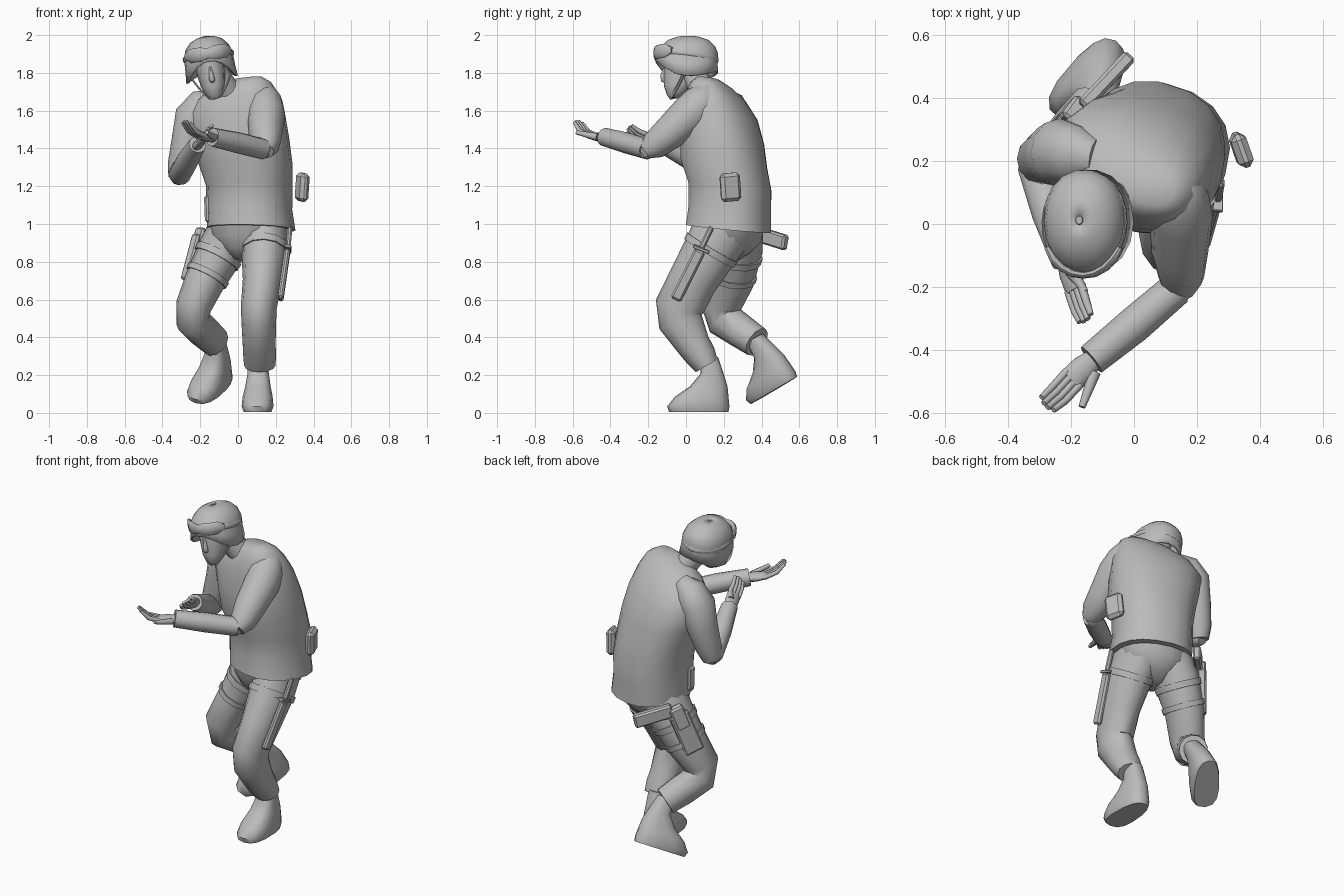
import bpy, bmesh, math
from mathutils import Vector, Matrix

if "Cube" in bpy.data.objects:
    bpy.data.objects.remove(bpy.data.objects["Cube"])

grey = bpy.data.materials.new("plain_grey")
grey.use_nodes = True
grey.diffuse_color = (0.5, 0.5, 0.5, 1)
grey.node_tree.nodes["Principled BSDF"].inputs["Base Color"].default_value = (0.5, 0.5, 0.5, 1)


def finish(name, bm, angle=50):
    bmesh.ops.recalc_face_normals(bm, faces=bm.faces)
    mesh = bpy.data.meshes.new(name)
    bm.to_mesh(mesh)
    bm.free()
    mesh.materials.append(grey)
    obj = bpy.data.objects.new(name, mesh)
    bpy.context.collection.objects.link(obj)
    bpy.ops.object.select_all(action='DESELECT')
    obj.select_set(True)
    bpy.context.view_layer.objects.active = obj
    bpy.ops.object.shade_smooth_by_angle(angle=math.radians(angle))
    return obj


def oval(n, power=2.0):
    """Unit superellipse as (a, b) pairs."""
    for k in range(n):
        t = 2 * math.pi * k / n
        c, s = math.cos(t), math.sin(t)
        yield (math.copysign(abs(c) ** (2 / power), c),
               math.copysign(abs(s) ** (2 / power), s))


def loft(name, rings, capped=True, closed=False):
    """Skin a list of point rings."""
    bm = bmesh.new()
    rows = [[bm.verts.new(p) for p in ring] for ring in rings]
    n = len(rows[0])
    pairs = list(zip(rows, rows[1:]))
    if closed:
        pairs.append((rows[-1], rows[0]))
    for lo, hi in pairs:
        for k in range(n):
            bm.faces.new((lo[k], lo[(k + 1) % n], hi[(k + 1) % n], hi[k]))
    if capped and not closed:
        bm.faces.new(rows[0])
        bm.faces.new(rows[-1])
    return finish(name, bm)


def tube(name, path, ref=(1, 0, 0), n=12, power=2.0, closed=False):
    """Oval tube; each path entry is x, y, z, radius along ref, other radius."""
    pts = [Vector(p[:3]) for p in path]
    rings, last = [], len(pts) - 1
    for i, p in enumerate(path):
        before = pts[i - 1] if closed or i else pts[0]
        after = pts[(i + 1) % len(pts)] if closed else pts[min(i + 1, last)]
        axis = (after - before).normalized()
        side = Vector(ref)
        side = (side - axis * side.dot(axis)).normalized()
        other = axis.cross(side)
        rings.append([pts[i] + side * a * p[3] + other * b * p[4] for a, b in oval(n, power)])
    return loft(name, rings, closed=closed)


def block(name, a, b, width, depth, out, bevel=0.01):
    """Bevelled box running from a to b, its thin side facing out."""
    a, b, out = Vector(a), Vector(b), Vector(out)
    axis = (b - a).normalized()
    out = (out - axis * out.dot(axis)).normalized()
    frame = Matrix((axis.cross(out), out, axis)).transposed().to_4x4()
    frame.translation = (a + b) / 2
    bm = bmesh.new()
    bmesh.ops.create_cube(bm, size=1)
    bmesh.ops.scale(bm, vec=(width, depth, (b - a).length), verts=bm.verts)
    bmesh.ops.bevel(bm, geom=bm.edges[:], offset=bevel, segments=1, affect='EDGES')
    bm.transform(frame)
    return finish(name, bm, 30)


def strap(name, limb, i, f, width=0.2):
    """Band round one span of a limb."""
    def at(t):
        return [p + (q - p) * t for p, q in zip(limb[i], limb[i + 1])]
    ends = [at(f), at(f + width)]
    return tube(name, [e[:3] + [e[3] + 0.008, e[4] + 0.008] for e in ends])


# Torso and pelvis, turned towards the model's right
yaw = math.radians(-18)
across = Vector((math.cos(yaw), math.sin(yaw), 0))
back = Vector((-math.sin(yaw), math.cos(yaw), 0))


def body(name, rings, power):
    rows = []
    for z, cx, cy, w, d in rings:
        roll = max(0, 0.15 * (z - 0.97))
        rows.append([Vector((cx, cy, z)) + across * a * w + back * b * d
                     + Vector((0, 0, roll * a * w - 0.1 * b * d))
                     for a, b in oval(18, power)])
    return loft(name, rows)


body("jacket", [(0.975, .07, .225, .23, .222), (1.08, .06, .232, .223, .215),
                (1.2, .06, .232, .225, .217), (1.32, .04, .2, .245, .225),
                (1.45, .015, .192, .255, .213), (1.58, -.01, .18, .26, .185),
                (1.67, -.005, .16, .222, .145), (1.735, .025, .135, .155, .1),
                (1.77, .045, .12, .085, .055)], 2.3)
body("hips", [(0.81, .02, .2, .04, .07), (0.86, .035, .21, .12, .13),
              (0.92, .05, .22, .195, .175), (1.01, .06, .22, .21, .195)], 2.2)

# Legs with trouser cuffs
left_leg = [(.13, .2, .98, .13, .16), (.14, .13, .86, .122, .145),
            (.13, .035, .7, .105, .13), (.11, -.035, .56, .095, .13),
            (.11, -.03, .485, .092, .118), (.112, .04, .36, .087, .09),
            (.115, .08, .3, .087, .082), (.115, .11, .25, .083, .066)]
right_leg = [(-.02, .26, .98, .13, .15), (-.09, .265, .86, .125, .14),
             (-.175, .235, .7, .108, .125), (-.235, .185, .565, .095, .11),
             (-.24, .205, .49, .09, .1), (-.18, .295, .43, .088, .09),
             (-.12, .375, .375, .08, .083)]
tube("left_trouser_leg", left_leg)
tube("right_trouser_leg", right_leg)
strap("left_thigh_strap", left_leg, 1, -0.1)
strap("right_thigh_strap_upper", right_leg, 1, 0.1)
strap("right_thigh_strap_lower", right_leg, 1, 0.75, 0.17)


# Boots, stacked outlines from sole to ankle
def boot(name, heel, toe, roll):
    heel, toe = Vector(heel), Vector(toe)
    fwd = (toe - heel).normalized()
    turn = Matrix.Rotation(math.radians(roll), 3, fwd)
    side = turn @ fwd.cross(Vector((0, 0, 1))).normalized()
    up = side.cross(fwd)
    rows = []
    for h, start, end, w in [(0, .005, .32, .072), (.03, 0, .33, .083), (.08, .005, .29, .078),
                             (.135, .01, .21, .066), (.2, .03, .155, .056), (.29, .06, .15, .05)]:
        mid, half = (start + end) / 2, (end - start) / 2
        rows.append([heel + up * h + fwd * (mid + a * half) + side * b * w * (1 + 0.12 * a)
                     for a, b in oval(14, 2.6)])
    return loft(name, rows)


boot("left_boot", (.11, .23, .005), (.1, -.1, .005), 0)
boot("right_boot", (-.055, .585, .19), (-.23, .35, .05), -16)

# Sleeves
tube("left_upper_sleeve", [(.07, .14, 1.7, .06, .05), (.125, .115, 1.675, .085, .085),
                           (.14, .08, 1.635, .098, .105),
                           (.15, .02, 1.58, .1, .105), (.145, -.09, 1.48, .09, .09),
                           (.15, -.17, 1.415, .072, .075), (.145, -.215, 1.385, .045, .045)])
tube("left_forearm_sleeve", [(.165, -.215, 1.385, .03, .03), (.14, -.2, 1.395, .055, .055),
                             (0, -.32, 1.43, .056, .058), (-.135, -.43, 1.46, .05, .052)], (0, 0, 1))
tube("right_upper_sleeve", [(-.12, .21, 1.66, .06, .06), (-.185, .22, 1.635, .085, .095),
                            (-.235, .225, 1.57, .1, .11), (-.265, .22, 1.44, .087, .095),
                            (-.3, .205, 1.31, .073, .078), (-.315, .195, 1.24, .055, .055)])
tube("right_forearm_sleeve", [(-.32, .22, 1.235, .035, .035), (-.31, .185, 1.26, .06, .06),
                              (-.265, .03, 1.34, .058, .058), (-.215, -.12, 1.42, .047, .047)])


# Open hands: palm, four fingers and a thumb
def hand(side, wrist, palm, mid, tip, ref, thumb):
    wrist, palm, mid, tip = map(Vector, (wrist, palm, mid, tip))
    half = (wrist + palm) / 2
    tube(side + "_palm", [(*wrist, .03, .025), (*half, .042, .025), (*palm, .042, .017)], ref)
    axis = (palm - wrist).normalized()
    spread = Vector(ref)
    spread = (spread - axis * spread.dot(axis)).normalized()
    for k in range(4):
        off = spread * (k - 1.5) * 0.02
        end = mid + (tip - mid) * (0.85 if k in (0, 3) else 1) + off * 0.9
        tube(f"{side}_finger_{k + 1}", [(*(palm - axis * .01 + off), .013, .015),
                                        (*(mid + off), .012, .013), (*end, .01, .008)], ref, 8)
    root, point = thumb
    tube(side + "_thumb", [(*root, .02, .02), (*point, .011, .011)], (0, 0, 1), 8)


hand("left", (-.12, -.42, 1.455), (-.2, -.495, 1.465), (-.24, -.54, 1.49), (-.28, -.575, 1.545),
     (.75, -.66, 0), ((-.125, -.47, 1.46), (-.165, -.58, 1.485)))
hand("right", (-.22, -.1, 1.41), (-.185, -.21, 1.45), (-.168, -.265, 1.475), (-.152, -.305, 1.51),
     (.7, 0, .7), ((-.2, -.15, 1.45), (-.155, -.215, 1.48)))

# Neck
tube("neck", [(-.03, .11, 1.66, .075, .075), (-.075, .07, 1.74, .065, .065),
              (-.13, .03, 1.82, .065, .07)])

# Head pieces are built upright, then tilted into place
head_parts = []


def stack(name, rings, n, capped=True):
    """Rings of z, y centre, half width, half depth, front lift."""
    rows = [[Vector((a * w, cy + b * d, z + lift * (b * b if b < 0 else 0.4 * b * b)))
             for a, b in oval(n, 2.15)] for z, cy, w, d, lift in rings]
    obj = loft(name, rows, capped)
    head_parts.append(obj)
    return obj


stack("face", [(-.148, -.065, .025, .025, 0), (-.128, -.058, .045, .045, 0),
               (-.085, -.04, .062, .077, 0), (-.03, -.018, .073, .1, 0),
               (.02, -.01, .078, .11, 0), (.08, 0, .078, .12, 0)], 14)
helmet = stack("helmet", [(-.05, .005, .138, .168, .1), (.015, .005, .133, .163, .07),
                          (.08, .01, .13, .162, .02), (.125, .012, .116, .145, 0),
                          (.16, .012, .085, .11, 0), (.178, .012, .045, .06, 0),
                          (.183, .012, .012, .015, 0)], 18, False)
shell = helmet.modifiers.new("thickness", 'SOLIDIFY')
shell.thickness = 0.012
stack("helmet_crown", [(.18, .012, .012, .015, 0), (.184, .012, .01, .012, 0)], 18)


# Goggles and strap follow the helmet
def arc(start, stop, steps, rx, ry, z, rise, high, thick):
    for k in range(steps + 1):
        t = math.radians(start + (stop - start) * k / steps)
        yield (rx * math.cos(t), .005 + ry * math.sin(t), z + rise * math.sin(t), high, thick)


lens = list(arc(208, 332, 8, .133, .168, .092, 0, .037, .012))
for end in (0, -1):
    lens[end] = lens[end][:3] + (.016, .01)
lens[4] = lens[4][:3] + (.026, .01)
head_parts.append(tube("goggles", lens, (0, 0, 1), 8, 3))
head_parts.append(tube("goggle_strap", list(arc(0, 345, 23, .132, .163, .075, -.02, .014, .005)),
                       (0, 0, 1), 6, 3, True))

# Nose and chin straps
head_parts.append(tube("nose", [(0, -.105, .03, .008, .01), (0, -.118, -.03, .013, .018),
                                (0, -.118, -.05, .016, .016), (0, -.1, -.065, .01, .01)], n=8))
for label, s in (("left", 1), ("right", -1)):
    head_parts.append(tube(label + "_chin_strap",
                           [(s * .105, -.01, -.03, .008, .006), (s * .072, -.04, -.09, .008, .006),
                            (s * .03, -.075, -.145, .008, .006), (0, -.08, -.15, .008, .006)],
                           (0, 1, 0), 6))

tilt = Matrix.Translation((-.145, 0, 1.813)) @ Matrix.Rotation(math.radians(-9), 4, 'Y')
for part in head_parts:
    part.data.transform(tilt)

# Knife in its sheath on the left thigh
block("knife_sheath", (.225, -.055, .6), (.262, .075, .86), .06, .03, (1, 0, 0))
block("knife_guard", (.263, .078, .86), (.266, .084, .875), .09, .035, (1, 0, 0), .003)
block("knife_handle", (.265, .08, .87), (.275, .135, .985), .03, .026, (1, 0, 0), .008)

# Holster on the right thigh
block("holster", (-.258, .285, .69), (-.195, .355, .93), .115, .05, (-.8, .6, 0))
block("holster_flap", (-.215, .33, .84), (-.18, .365, .97), .085, .06, (-.8, .6, 0))

# Pouches
block("side_pouch", (.335, .24, 1.12), (.345, .23, 1.27), .11, .05, (1, .35, 0), .018)
block("rear_pouch", (-.165, .37, .95), (-.015, .53, .9), .08, .045, (.75, -.66, 0))
block("hip_pouch", (-.15, .19, 1.01), (-.155, .19, 1.15), .06, .05, (-1, 0, 0))
